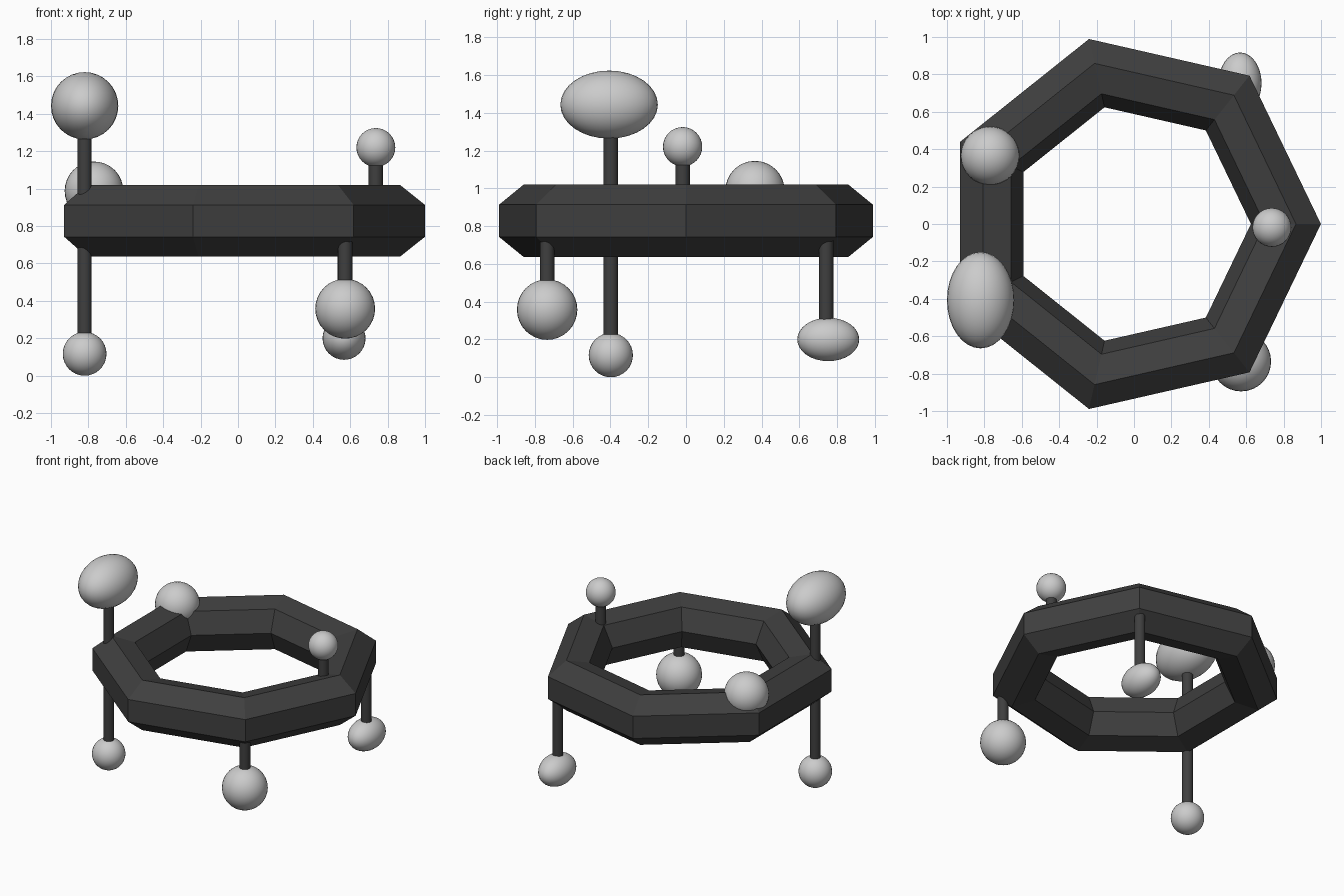
import bpy
import bmesh
from math import cos, sin, tau

if "Cube" in bpy.data.objects:
    bpy.data.objects.remove(bpy.data.objects["Cube"])

dark = bpy.data.materials.new("dark_grey")
dark.diffuse_color = (0.05, 0.05, 0.05, 1)
dark.use_nodes = True
dark.node_tree.nodes["Principled BSDF"].inputs["Base Color"].default_value = dark.diffuse_color


def ring(name, centre, major, minor, sides):
    """Low-poly ring: polygon swept around a polygon, flat cross-section face outward."""
    bm = bmesh.new()
    loops = []
    for i in range(sides):
        a = tau * i / sides
        loop = []
        for j in range(sides):
            b = tau * (j + 0.5) / sides
            r = major + minor * cos(b)
            loop.append(bm.verts.new((r * cos(a), r * sin(a), minor * sin(b))))
        loops.append(loop)
    for i in range(sides):
        p, q = loops[i], loops[(i + 1) % sides]
        for j in range(sides):
            k = (j + 1) % sides
            bm.faces.new((p[j], q[j], q[k], p[k]))
    bmesh.ops.recalc_face_normals(bm, faces=bm.faces)
    mesh = bpy.data.meshes.new(name)
    bm.to_mesh(mesh)
    bm.free()
    ob = bpy.data.objects.new(name, mesh)
    ob.location = centre
    bpy.context.collection.objects.link(ob)
    mesh.materials.append(dark)


def stem(name, x, y, z0, z1, r=0.038):
    bpy.ops.mesh.primitive_cylinder_add(vertices=32, radius=r, depth=z1 - z0,
                                        location=(x, y, (z0 + z1) / 2))
    ob = bpy.context.object
    ob.name = name
    ob.data.materials.append(dark)
    bpy.ops.object.shade_smooth_by_angle()


def ball(name, centre, radii):
    bpy.ops.mesh.primitive_uv_sphere_add(segments=32, ring_count=16, radius=1,
                                         location=centre)
    ob = bpy.context.object
    ob.name = name
    ob.scale = radii
    bpy.ops.object.shade_smooth()


# Seven-sided ring
ring("ring", (-0.015, 0, 0.828), 0.837, 0.197, 7)

# Balls: egg-shaped ones are stretched along y
ball("top_egg", (-0.82, -0.407, 1.443), (0.18, 0.258, 0.18))
ball("left_foot_ball", (-0.82, -0.398, 0.117), (0.117,) * 3)
ball("seated_ball", (-0.77, 0.365, 0.988), (0.157,) * 3)
ball("right_top_ball", (0.737, -0.018, 1.22), (0.104,) * 3)
ball("front_low_ball", (0.573, -0.735, 0.358), (0.16,) * 3)
ball("back_low_egg", (0.567, 0.753, 0.2), (0.115, 0.164, 0.115))

# Stems joining the balls to the ring
stem("left_stem", -0.82, -0.398, 0.15, 1.35)
stem("right_top_stem", 0.737, -0.018, 0.85, 1.2)
stem("front_low_stem", 0.573, -0.735, 0.4, 0.8)
stem("back_low_stem", 0.57, 0.742, 0.22, 0.8)
